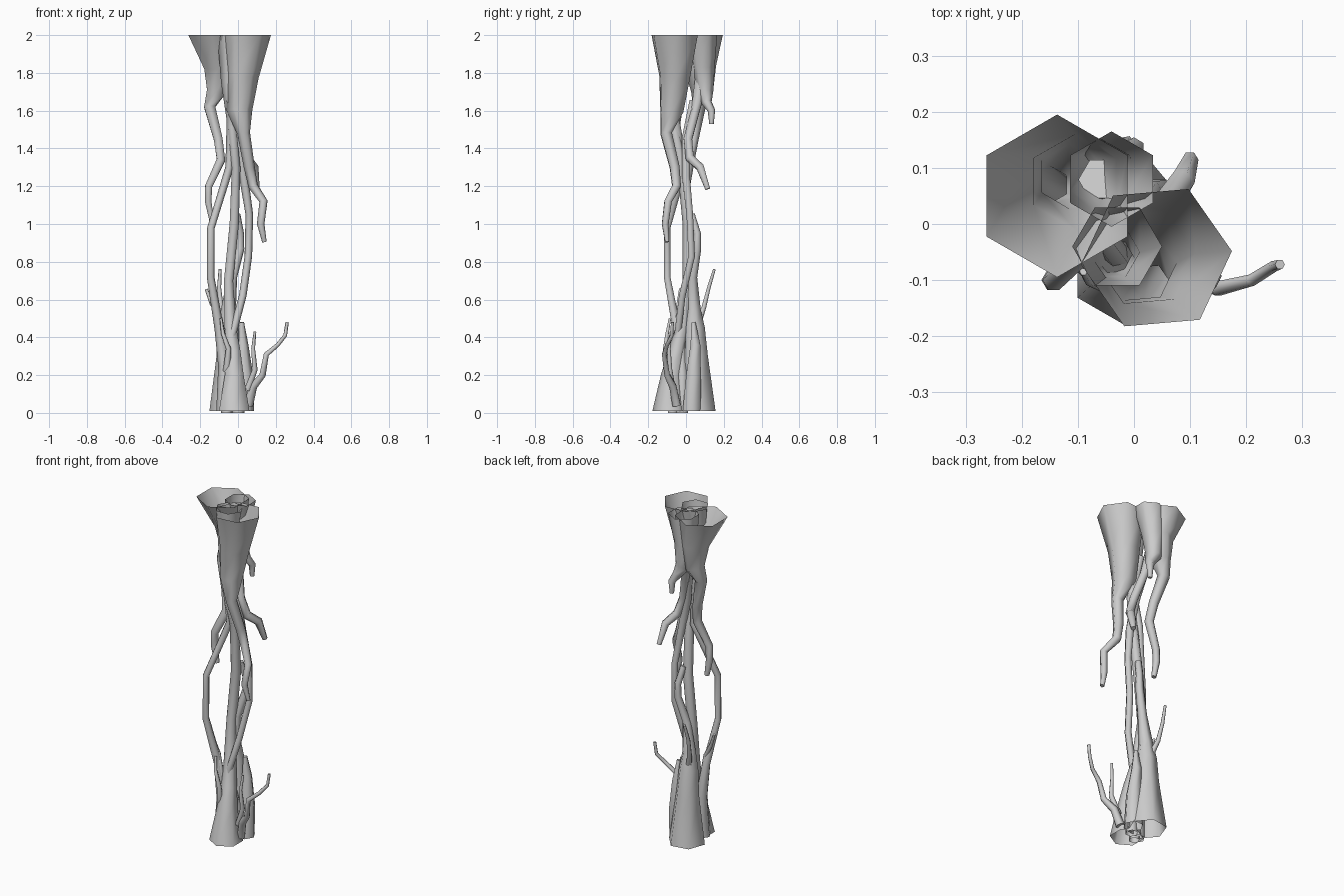
import bpy, bmesh, math
from mathutils import Vector

SIDES = 6

def strand(name, pts, phase=0.0):
    """Six-sided tapering tube through (x, y, z, radius); flares stay open, free tips close."""
    bm = bmesh.new()
    if pts[0][2] > pts[-1][2]:
        pts = pts[::-1]
    P = [Vector(p[:3]) for p in pts]
    flat = lambda z: z > 1.98 or z < 0.03
    rings = []
    for i, p in enumerate(pts):
        t = P[min(i + 1, len(P) - 1)] - P[max(i - 1, 0)]
        if flat(p[2]):
            t = Vector((0, 0, 1))
        q = Vector((0, 0, 1)).rotation_difference(t.normalized())
        ring = []
        for k in range(SIDES):
            a = math.radians(phase) + math.tau * k / SIDES
            ring.append(bm.verts.new(P[i] + q @ Vector((p[3] * math.cos(a), p[3] * math.sin(a), 0))))
        rings.append(ring)
    for a, b in zip(rings, rings[1:]):
        for k in range(SIDES):
            n = (k + 1) % SIDES
            bm.faces.new((a[k], a[n], b[n], b[k]))
    if not flat(pts[0][2]):
        bm.faces.new(rings[0][::-1])
    if not flat(pts[-1][2]):
        bm.faces.new(rings[-1])
    me = bpy.data.meshes.new(name)
    bm.to_mesh(me)
    bm.free()
    for f in me.polygons:
        f.use_smooth = len(f.vertices) == 4
    bpy.context.collection.objects.link(bpy.data.objects.new(name, me))

# Hanging roots with wide open flares at the top
strand("left_hanging_root", [
    (-.137, .05, 2, .145), (-.105, .075, 1.83, .085), (-.115, .085, 1.7, .058), (-.15, .07, 1.62, .034),
    (-.105, .04, 1.45, .027), (-.09, .02, 1.34, .026), (-.155, 0, 1.2, .022), (-.158, 0, 1.12, .02),
    (-.14, 0, 1.02, .014)], 30)
strand("right_hanging_root", [
    (.04, -.06, 2, .135), (.02, -.06, 1.78, .09), (.008, -.075, 1.6, .068), (.03, -.105, 1.48, .034),
    (.06, -.06, 1.3, .029), (.08, -.05, 1.2, .026), (.135, -.095, 1.12, .022), (.12, -.11, 1.0, .02),
    (.14, -.1, .905, .012)], 5)
strand("back_hanging_root", [
    (-.04, .08, 2, .085), (-.06, .09, 1.83, .062), (-.055, .1, 1.7, .045), (-.02, .11, 1.64, .027),
    (.0, .135, 1.6, .02), (.0, .135, 1.53, .012)], 30)
strand("back_right_hanging_root", [
    (-.06, .08, 1.75, .04), (-.03, .05, 1.6, .026), (.01, .01, 1.45, .026), (.045, .02, 1.35, .026),
    (.085, .075, 1.3, .024), (.1, .115, 1.185, .015)])

# Long strands joining top and bottom
strand("left_long_strand", [
    (-.03, -.04, 2, .08), (-.04, -.05, 1.75, .05), (-.03, -.06, 1.55, .03), (-.045, -.01, 1.3, .022),
    (-.1, -.06, 1.12, .02), (-.143, -.1, .98, .02), (-.145, -.1, .72, .02), (-.1, -.05, .45, .025),
    (-.07, -.05, .25, .035), (-.07, -.06, .01, .045)])
strand("center_long_strand", [
    (-.06, -.02, 1.75, .025), (-.03, -.06, 1.5, .025), (-.01, -.02, 1.3, .026),
    (-.02, .01, 1.0, .028), (-.05, .01, .7, .028), (-.04, -.02, .45, .035), (-.025, -.05, .32, .044),
    (-.02, -.075, .2, .057), (-.02, -.085, .01, .093)], 30)
strand("right_long_strand", [
    (-.05, .04, 1.65, .025), (-.01, .0, 1.45, .026), (.03, .0, 1.25, .024), (.06, .02, 1.05, .02),
    (.055, .03, .83, .02), (.025, -.02, .62, .02), (-.02, -.04, .45, .02), (-.06, -.06, .3, .02),
    (-.06, -.07, 0, .03)])
strand("back_long_strand", [
    (-.005, .03, 1.05, .018), (.012, .06, .95, .02),
    (.012, .06, .87, .022), (-.03, .035, .72, .026), (-.05, .04, .55, .04), (-.05, .045, .45, .058),
    (-.045, .05, .3, .07), (-.045, .055, .01, .108)], 10)

# Small stumps at the foot
strand("right_foot_root", [
    (.03, .03, .01, .055), (.035, .04, .2, .045), (.025, .05, .36, .03), (.02, .04, .48, .012)])
strand("inner_foot_root", [(.0, -.02, 0, .035), (.0, -.02, .2, .03), (-.05, -.02, .45, .012)])

# Thin twigs
strand("long_right_twig", [
    (.055, -.05, .04, .025), (.08, -.07, .14, .022), (.13, -.1, .2, .017), (.15, -.115, .31, .014),
    (.21, -.1, .36, .011), (.25, -.075, .41, .01), (.26, -.072, .48, .009)])
strand("short_right_twig", [
    (.05, -.07, .12, .018), (.09, -.085, .23, .014), (.08, -.09, .34, .01), (.09, -.08, .43, .007)])
strand("back_twig", [
    (-.06, .06, .46, .02), (-.09, .095, .56, .014), (-.1, .12, .66, .011), (-.095, .15, .76, .008)])
strand("left_twig", [
    (-.07, -.05, .35, .016), (-.095, -.05, .5, .013), (-.14, -.04, .58, .011), (-.168, -.03, .655, .008)])
strand("left_front_twig", [
    (-.06, -.08, .22, .02), (-.05, -.11, .34, .014), (-.08, -.1, .42, .01), (-.09, -.085, .5, .007)])
